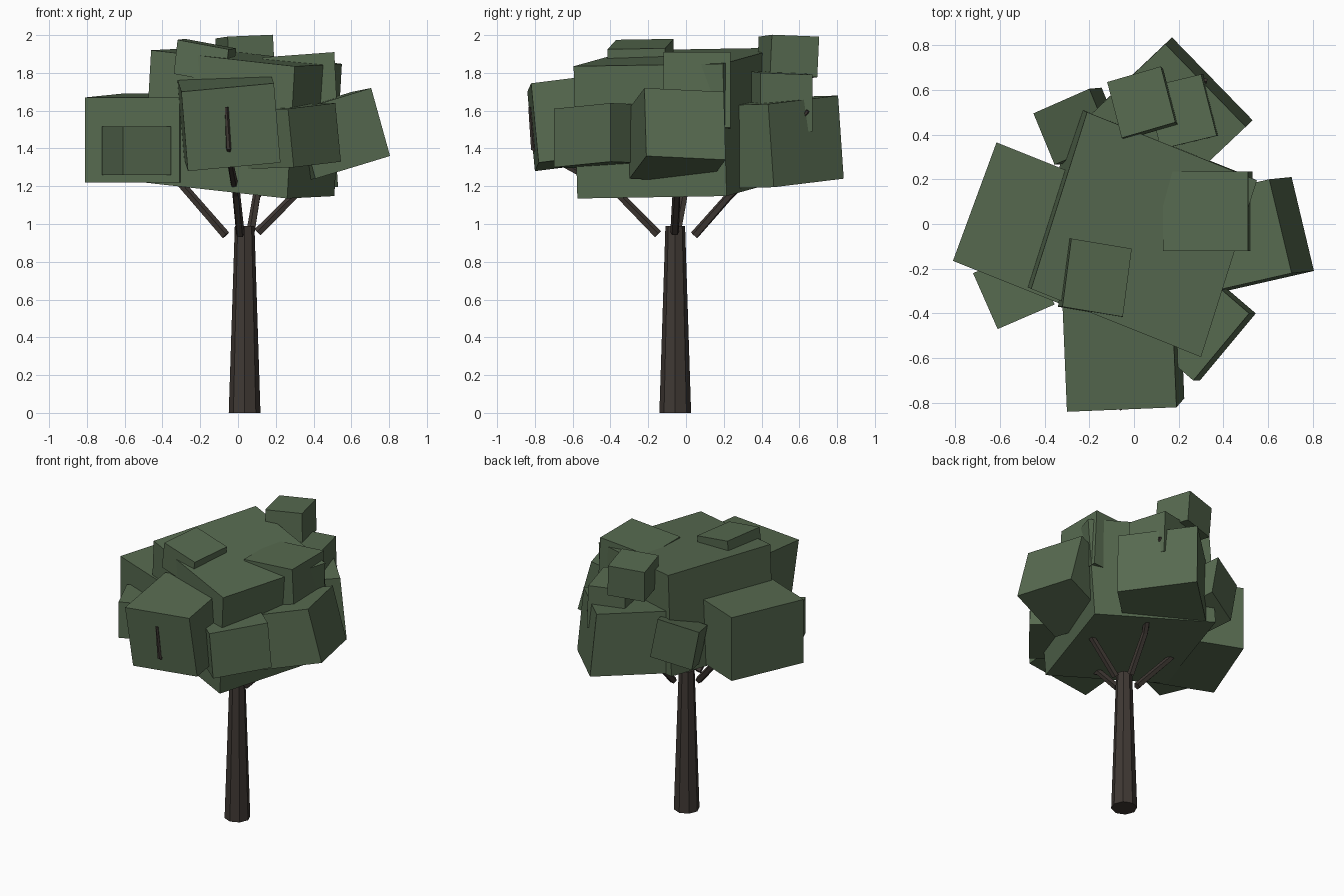
import bpy, bmesh
from mathutils import Vector as V


def material(name, rgb):
    m = bpy.data.materials.new(name)
    m.diffuse_color = (*rgb, 1)
    return m


LEAF = material("leaf_green", (0.095, 0.145, 0.08))
BARK = material("bark_brown", (0.05, 0.04, 0.034))


def finish(name, bm, mat):
    bmesh.ops.recalc_face_normals(bm, faces=bm.faces[:])
    me = bpy.data.meshes.new(name)
    bm.to_mesh(me)
    bm.free()
    me.materials.append(mat)
    ob = bpy.data.objects.new(name, me)
    bpy.context.collection.objects.link(ob)


def leaf_block(name, corner, u, v, w):
    """Tilted block from one top corner and its three edges."""
    bm = bmesh.new()
    bmesh.ops.create_cube(bm, size=1)
    c, u, v, w = V(corner), V(u), V(v), V(w)
    for p in bm.verts:
        a, b, d = p.co + V((0.5, 0.5, 0.5))
        p.co = c + u * a + v * b + w * d
    finish(name, bm, LEAF)


def limb(name, path, radii, sides):
    """Tapered round limb swept along a path."""
    bm = bmesh.new()
    pts = [V(p) for p in path]
    rings = []
    for i, p in enumerate(pts):
        d = pts[min(i + 1, len(pts) - 1)] - pts[max(i - 1, 0)]
        ring = bmesh.ops.create_circle(bm, segments=sides, radius=radii[i])["verts"]
        q = d.to_track_quat("Z", "Y")
        for vert in ring:
            vert.co = p + q @ vert.co
        rings.append(ring)
    for r0, r1 in zip(rings, rings[1:]):
        for k in range(sides):
            n = (k + 1) % sides
            bm.faces.new((r0[k], r0[n], r1[n], r1[k]))
    bm.faces.new(rings[0])
    bm.faces.new(rings[-1])
    finish(name, bm, BARK)


# Trunk and four branches
limb("trunk", [(0.035, -0.057, 0), (0.035, -0.057, 0.99)], [0.084, 0.052], 8)
limb("branch_left", [(-0.065, -0.05, 0.94), (-0.3, 0.0, 1.21), (-0.45, 0.02, 1.4)],
     [0.024, 0.022, 0.015], 5)
limb("branch_right", [(0.105, -0.06, 0.955), (0.31, -0.05, 1.16), (0.5, 0.0, 1.4)],
     [0.024, 0.022, 0.015], 5)
limb("branch_front", [(0.012, -0.15, 0.945), (-0.01, -0.36, 1.16), (-0.035, -0.6, 1.29),
                      (-0.05, -0.81, 1.4), (-0.06, -0.825, 1.62)],
     [0.024, 0.022, 0.018, 0.014, 0.01], 5)
limb("branch_back", [(0.065, 0.045, 0.94), (0.1, 0.23, 1.15), (0.25, 0.5, 1.4),
                     (0.32, 0.645, 1.6)], [0.024, 0.022, 0.018, 0.01], 5)

# Crown: the large core, then the blocks around it
leaf_block("crown_core", (-0.46, -0.29, 1.92), (0.76, -0.305, -0.085), (0.25, 0.79, 0.013), (-0.04, 0.02, -0.7))
leaf_block("crown_left", (-0.81, -0.165, 1.67), (0.5, -0.2, 0), (0.195, 0.53, 0.02), (0, 0, -0.45))
leaf_block("crown_left_front", (-0.61, -0.47, 1.515), (0.255, 0.11, 0), (-0.11, 0.25, 0), (0, 0, -0.255))
leaf_block("crown_left_back", (-0.45, 0.495, 1.59), (0.25, 0.11, 0.07), (0.095, -0.23, -0.06), (0.055, 0.005, -0.28))
leaf_block("crown_right", (0.705, -0.22, 1.72), (-0.395, -0.09, -0.12), (-0.1, 0.42, -0.02), (0.1, 0.01, -0.36))
leaf_block("crown_right_front", (0.265, -0.7, 1.61), (-0.28, 0.24, -0.01), (0.25, 0.3, 0.03), (0.03, 0, -0.31))
leaf_block("crown_front", (-0.3, -0.84, 1.7), (0.49, 0.02, 0.045), (-0.02, 0.48, 0.06), (0.035, 0.04, -0.42))
leaf_block("crown_back", (0.5, 0.435, 1.635), (-0.36, 0.37, 0.045), (-0.37, -0.35, -0.01), (0.03, 0.03, -0.44))
leaf_block("crown_back_upper", (0.05, 0.61, 1.8), (0.25, 0.06, -0.01), (0.07, -0.275, 0.01), (0.01, 0, -0.3))
leaf_block("crown_back_top", (-0.12, 0.635, 1.982), (0.24, 0.07, 0.01), (0.065, -0.25, 0.01), (0.01, -0.01, -0.215))
leaf_block("crown_right_top", (0.13, -0.12, 1.882), (0.38, 0, 0.028), (0, 0.355, 0), (0.02, 0, -0.4))
leaf_block("crown_top", (-0.32, -0.37, 1.975), (0.27, -0.045, -0.05), (0.04, 0.305, 0.005), (-0.02, 0, -0.18))
